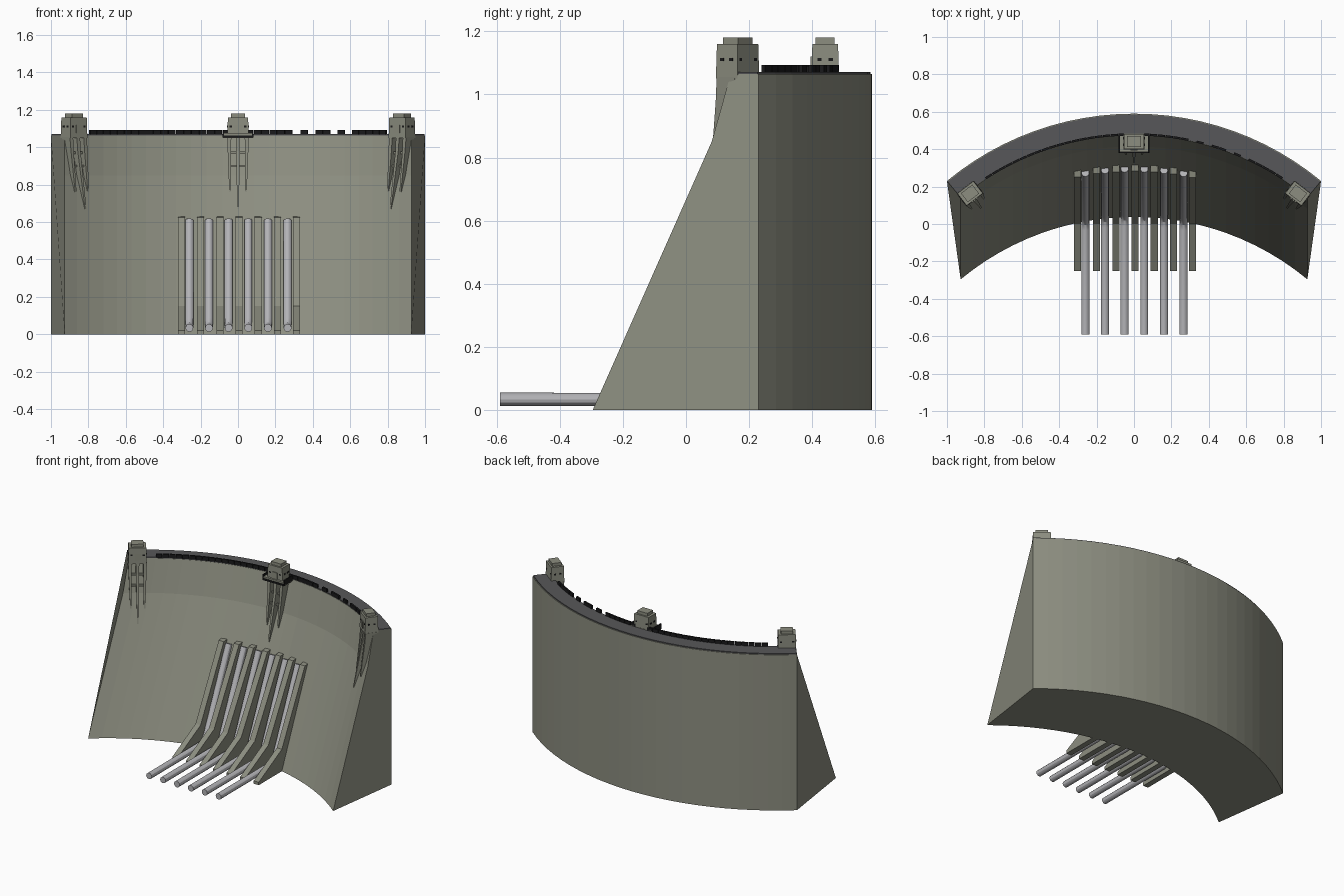
import bpy, bmesh, math
from mathutils import Matrix, Vector

if "Cube" in bpy.data.objects:
    bpy.data.objects.remove(bpy.data.objects["Cube"])

CY = -0.979            # centre of the arc in y
R_OUT, R_IN = 1.569, 1.454
HALF = math.radians(39.6)
TOP = 1.064


def material(name, rgb):
    m = bpy.data.materials.new(name)
    m.diffuse_color = (*rgb, 1)
    m.use_nodes = True
    m.node_tree.nodes["Principled BSDF"].inputs["Base Color"].default_value = m.diffuse_color
    return m


CONCRETE = material("concrete", (0.262, 0.268, 0.215))
ROAD = material("road_grey", (0.095, 0.095, 0.1))
STEEL = material("pipe_steel", (0.45, 0.45, 0.47))
BLACK = material("black", (0.01, 0.01, 0.011))


def finish(bm, name, mat):
    bmesh.ops.recalc_face_normals(bm, faces=bm.faces)
    me = bpy.data.meshes.new(name)
    bm.to_mesh(me)
    bm.free()
    me.materials.append(mat)
    ob = bpy.data.objects.new(name, me)
    bpy.context.collection.objects.link(ob)
    return ob


def frame(a):
    """Local x runs along the arc, y is the radius, z is up."""
    return Matrix.Translation((0, CY, 0)) @ Matrix.Rotation(-a, 4, 'Z')


def box(bm, M, x, y, z, taper=1.0):
    """Box from (lo, hi) ranges; taper scales the top about its middle."""
    c = Vector(((x[0] + x[1]) / 2, (y[0] + y[1]) / 2, 0))
    vs = []
    for k, zz in enumerate(z):
        s = taper if k else 1
        for i, j in ((0, 0), (1, 0), (1, 1), (0, 1)):
            p = Vector((c.x + (x[i] - c.x) * s, c.y + (y[j] - c.y) * s, zz))
            vs.append(bm.verts.new(M @ p))
    for f in ((0, 1, 2, 3), (4, 5, 6, 7), (0, 1, 5, 4), (1, 2, 6, 5), (2, 3, 7, 6), (3, 0, 4, 7)):
        bm.faces.new([vs[i] for i in f])


def prism(bm, M, profile, x_top, x_bot, w_top, w_bot):
    """Extrude a (y, z) profile sideways, blending x and width by height."""
    zs = [p[1] for p in profile]
    lo, hi = min(zs), max(zs)
    sides = []
    for s in (-1, 1):
        row = []
        for y, z in profile:
            t = (z - lo) / (hi - lo)
            x = x_bot + (x_top - x_bot) * t + s * (w_bot + (w_top - w_bot) * t) / 2
            row.append(bm.verts.new(M @ Vector((x, y, z))))
        sides.append(row)
        bm.faces.new(row)
    n = len(profile)
    for i in range(n):
        j = (i + 1) % n
        bm.faces.new((sides[0][i], sides[0][j], sides[1][j], sides[1][i]))


def arc_solid(name, mat, ring, segments=24, half=HALF):
    """Sweep a ring of (radius, y shift, z) points along the arc."""
    bm = bmesh.new()
    rows = []
    for i in range(segments + 1):
        a = -half + 2 * half * i / segments
        rows.append([bm.verts.new((r * math.sin(a), CY + r * math.cos(a) + d, z)) for r, d, z in ring])
    n = len(ring)
    for p, q in zip(rows, rows[1:]):
        for k in range(n):
            m = (k + 1) % n
            bm.faces.new((p[k], p[m], q[m], q[k]))
    bm.faces.new(rows[0])
    bm.faces.new(rows[-1])
    return finish(bm, name, mat)


def shift(z):
    """How far the front face leans forward at a height."""
    if z < 0.85:
        return -0.437 + z * 0.377 / 0.85
    return -0.06 * (TOP - z) / (TOP - 0.85)


def face_y(x, z):
    return CY + math.sqrt(R_IN ** 2 - x * x) + shift(z)


# Dam wall and crest road
arc_solid("dam_wall", CONCRETE, [(R_OUT, 0, 0), (R_OUT, 0, TOP), (R_IN, 0, TOP)]
          + [(R_IN, shift(z), z) for z in (0.85, 0)])
arc_solid("crest_road", ROAD, [(R_OUT - .005, 0, TOP - .005), (R_OUT - .005, 0, 1.071),
                               (R_IN + .002, 0, 1.071), (R_IN + .002, 0, TOP - .005)])

# Broken black parapet along the front of the crest
bm = bmesh.new()
for i in range(40):
    a = math.radians(-33 + 1.65 * (i + 0.5))
    if i in (27, 29, 32, 34) or abs(a) < 0.035:
        continue
    box(bm, frame(a), (-.0195, .0195), (1.452, 1.464), (1.068, 1.093))
finish(bm, "parapet", BLACK)

# Three crest towers with caps, windows and tapering fins
for name, deg, r in (("left", -37.5, 1.44), ("middle", 0, 1.42), ("right", 37.5, 1.44)):
    a = math.radians(deg)
    M = frame(a)
    front, back = r - .043, r + .043
    bm = bmesh.new()
    box(bm, M, (-.057, .057), (front, back), (1.05, 1.16), 0.95)
    box(bm, M, (-.038, .038), (r - .03, r + .03), (1.16, 1.18))
    # door surround
    box(bm, M, (-.02, .02), (front - .004, front + .01), (1.075, 1.12))
    if deg == 0:
        box(bm, M, (-.08, .08), (front - .014, back), (1.05, 1.075))
    finish(bm, name + "_tower", CONCRETE)

    bm = bmesh.new()
    for x, zb in ((-.047, .76), (0, .67), (.047, .76)):
        rb = R_IN + shift(zb) * math.cos(a)
        prism(bm, M, [(front + .004, 1.055), (front - .002, .98), (rb - .006, zb), (rb + .03, zb),
                      (R_IN + .02, 1.055)], x, x * .9, .022, .009)
    # cross braces between the fins
    for z in (.9, .97):
        t = (z - .67) / .31
        rf = (R_IN + shift(.67) * math.cos(a)) * (1 - t) + front * t
        box(bm, M, (-.045, .045), (rf + .018, rf + .03), (z - .006, z + .006))
    finish(bm, name + "_tower_fins", CONCRETE)

    bm = bmesh.new()
    for s in (-1, 1):
        for y in (front + .001, back - .007):
            box(bm, M, (s * .038 - .007, s * .038 + .007), (y, y + .006), (1.106, 1.116))
        for y in (r - .018, r + .018):
            box(bm, M, (s * .055 - .003, s * .055 + .003), (y - .007, y + .007), (1.106, 1.116))
    finish(bm, name + "_tower_windows", BLACK)

# Black rail around the middle tower platform
bm = bmesh.new()
M = frame(0)
box(bm, M, (-.082, .082), (1.359, 1.365), (1.052, 1.064))
for s in (-1, 1):
    box(bm, M, (s * .079 - .003, s * .079 + .003), (1.362, 1.46), (1.056, 1.09))
finish(bm, "platform_rail", BLACK)

# Sloping piers between the penstocks
bm = bmesh.new()
for i in range(7):
    x = -0.302 + i * 0.1025
    y = face_y(x, .63)
    prism(bm, Matrix(), [(y + .015, .63), (y - .035, .625), (0, .15), (-.25, .02), (-.25, 0), (.1, 0)],
          x, x, .038, .038)
finish(bm, "penstock_piers", CONCRETE)

# Six steel penstock pipes
for i in range(6):
    x = -0.26 + i * 0.105
    cu = bpy.data.curves.new("penstock_pipe", 'CURVE')
    cu.dimensions = '3D'
    cu.bevel_depth = 0.021
    cu.bevel_resolution = 4
    cu.use_fill_caps = True
    sp = cu.splines.new('POLY')
    pts = [(face_y(x, .61) - .012, .61), (face_y(x, .08) - .015, .08), (face_y(x, .05) - .03, .046),
           (face_y(x, .03) - .06, .034), (-.59, .034)]
    sp.points.add(len(pts) - 1)
    for p, (y, z) in zip(sp.points, pts):
        p.co = (x, y, z, 1)
    cu.materials.append(STEEL)
    ob = bpy.data.objects.new("penstock_pipe_%d" % (i + 1), cu)
    bpy.context.collection.objects.link(ob)
    bpy.ops.object.select_all(action='DESELECT')
    ob.select_set(True)
    bpy.context.view_layer.objects.active = ob
    bpy.ops.object.convert(target='MESH')
    bpy.ops.object.shade_smooth_by_angle()
